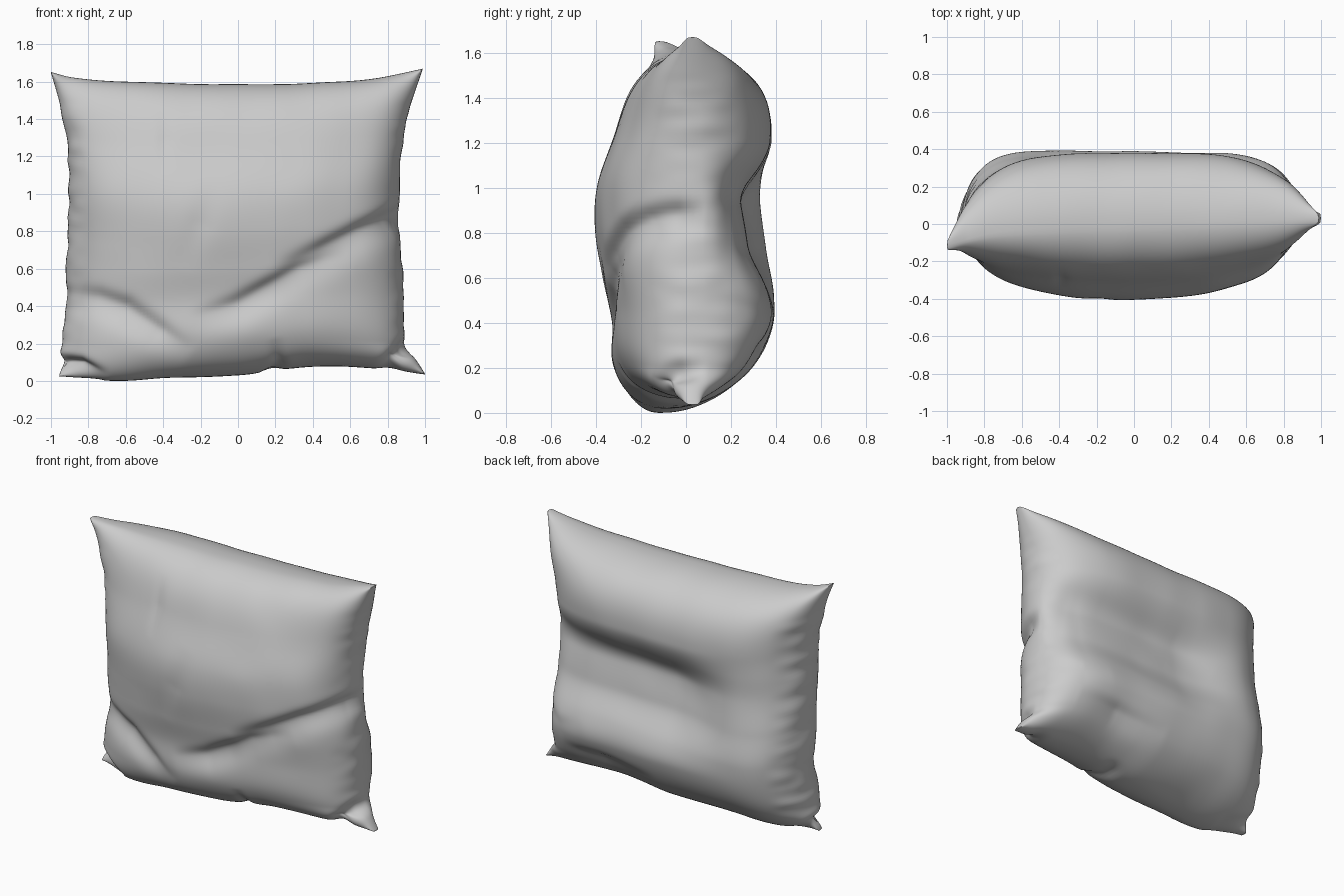
import bpy, bmesh, math
from mathutils import Vector, noise

if "Cube" in bpy.data.objects:
    bpy.data.objects.remove(bpy.data.objects["Cube"])

N = 120


def curve(pts):
    """Smooth interpolation through (parameter, value) points."""
    def slope(i):
        a, b = pts[max(i - 1, 0)], pts[min(i + 1, len(pts) - 1)]
        return (b[1] - a[1]) / (b[0] - a[0])

    def f(t):
        i = 0
        while i < len(pts) - 2 and t > pts[i + 1][0]:
            i += 1
        (x0, y0), (x1, y1) = pts[i], pts[i + 1]
        h = x1 - x0
        k = min(max((t - x0) / h, 0), 1)
        return ((1 + 2 * k) * (1 - k) ** 2 * y0 + k * (1 - k) ** 2 * h * slope(i)
                + k * k * (3 - 2 * k) * y1 + k * k * (k - 1) * h * slope(i + 1))
    return f


def step(a, b, x):
    k = min(max((x - a) / (b - a), 0), 1)
    return k * k * (3 - 2 * k)


# Outline of the seam (0..1 along each side)
left = curve([(0, -.96), (.05, -.965), (.12, -.94), (.3, -.92), (.6, -.905), (.75, -.91), (.88, -.945), (1, -1)])
right = curve([(0, 1), (.05, .95), (.1, .9), (.3, .885), (.55, .86), (.72, .87), (.87, .92), (1, .99)])
bottom = curve([(0, .03), (.13, .01), (.3, .025), (.5, .04), (.6, .065), (.7, .085), (.87, .075), (1, .045)])
top = curve([(0, 1.66), (.06, 1.63), (.2, 1.61), (.5, 1.597), (.75, 1.605), (.88, 1.63), (1, 1.68)])
seam_bottom = curve([(0, -.05), (.15, -.12), (.5, -.05), (1, .03)])
seam_top = curve([(0, -.11), (.15, -.04), (.5, 0), (1, .03)])
seam_left = curve([(0, 0), (.1, .04), (.35, .1), (.65, .06), (1, 0)])

# Puffiness of each face from bottom to top, and its correction from left to right
front_puff = curve([(0, .42), (.12, .385), (.25, .345), (.37, .37), (.5, .4), (.62, .395), (.8, .325), (1, .31)])
back_puff = curve([(0, .32), (.12, .38), (.32, .405), (.45, .37), (.58, .35), (.68, .37), (.82, .41), (1, .46)])
front_side = curve([(0, .95), (.2, .96), (.4, 1), (.55, 1), (.72, .95), (.84, .9), (1, .9)])

# Creases: points (x, z, depth), width above, width below
front_creases = [
    ([(.95, .93, .03), (.8, .87, .05), (.65, .81, .045), (.45, .71, .035), (.2, .6, .0)], .045, .1),
    ([(.6, .68, .0), (.33, .6, .03), (.15, .5, .04), (0, .42, .035), (-.25, .34, .0)], .045, .09),
    ([(-.9, .47, .015), (-.75, .45, .03), (-.6, .4, .04), (-.42, .28, .035), (-.25, .16, .0)], .05, .09),
    ([(-.98, .12, .05), (-.85, .1, .05), (-.7, .03, .0)], .03, .05),
    ([(.93, .22, .04), (.84, .13, .05), (.76, .04, .0)], .04, .05),
    ([(.2, .24, .0), (.22, .1, .02), (.16, .04, .02)], .03, .03),
    ([(-.4, 1.48, .0), (-.39, 1.3, .008), (-.4, 1.1, .0)], .03, .03),
    ([(-.12, 1.1, .0), (-.2, .85, .01), (-.3, .6, .0)], .07, .07),
]
back_creases = [
    ([(.8, 1.05, .01), (.5, 1.02, .015), (-.1, .96, .012), (-.4, .84, .0)], .08, .12),
    ([(.7, .3, .0), (.4, .27, .03), (0, .24, .0)], .05, .08),
    ([(.9, .5, .015), (.7, .45, .01), (.5, .5, .0)], .05, .08),
]


def crease_depth(creases, x, z):
    total = 0
    p = Vector((x, z))
    for pts, w_up, w_down in creases:
        best = (9, 0, 0)
        for a, b in zip(pts, pts[1:]):
            pa, d = Vector(a[:2]), Vector(b[:2]) - Vector(a[:2])
            k = min(max((p - pa).dot(d) / d.length_squared, 0), 1)
            q = pa + d * k
            if (p - q).length < best[0]:
                best = ((p - q).length, a[2] + (b[2] - a[2]) * k, z - q.y)
        total += best[1] * math.exp(-(best[0] / (w_up if best[2] > 0 else w_down)) ** 2)
    return total


def surface(s, t, side):
    x = left(t) * (1 - s) + right(t) * s
    z = bottom(s) * (1 - t) + top(s) * t
    y = seam_bottom(s) * (1 - t) + seam_top(s) * t + seam_left(t) * (1 - s) ** 3
    u, v = abs(2 * s - 1), abs(2 * t - 1)
    low = 1 - step(.45, .75, t)
    if side < 0:
        power = 4 - 1.2 * low * (s < .5)       # slack lower left front
        depth = front_puff(t) * front_side(s)
    else:
        power = 4 + 2.5 * low                  # boxier lower back
        depth = back_puff(t)
    puff = math.sqrt(max(0, (1 - u ** power) * (1 - v ** 4)))
    # pinched ears at the bottom corners
    if t < .5:
        puff *= 1 - .3 * math.exp(-((1 - u) ** 2 + (1 - v) ** 2) / .012)
    y = y * (1 - puff) + side * depth * puff
    return Vector((x, y, z))


# Front and back panels, joined along the seam
bm = bmesh.new()
grid = [.85 * (.5 - .5 * math.cos(math.pi * i / N)) + .15 * i / N for i in range(N + 1)]
for side in (-1, 1):
    rows = [[bm.verts.new(surface(s, t, side)) for s in grid] for t in grid]
    for j in range(N):
        for i in range(N):
            q = [rows[j][i], rows[j][i + 1], rows[j + 1][i + 1], rows[j + 1][i]]
            bm.faces.new(q if side < 0 else q[::-1])
bmesh.ops.remove_doubles(bm, verts=bm.verts, dist=1e-5)
bm.normal_update()

# Press in the creases, the large back hollow and the seam puckers
moves = []
for v in bm.verts:
    x, y, z = v.co
    wf, wb = 1 - step(-.05, .1, y), step(.04, .28, y)
    d = wf * crease_depth(front_creases, x, z) + wb * crease_depth(back_creases, x, z)
    hollow = step(-.65, -.1, x) * (1 - .4 * step(.65, .9, x))
    hollow *= step(.4, .75, z) * (1 - step(.93, 1.22, z))
    edge = step(.78, .9, abs(x)) * step(.12, .3, z) * (1 - step(1.35, 1.55, z))
    d += edge * .01 * noise.noise(Vector((x * 2, y * 5, z * 13)))
    d += .005 * noise.noise(Vector((x * 4, y * 4 + 3, z * 4)))
    moves.append((v, v.normal * -d - Vector((0, wb * .095 * hollow, 0))))
for v, m in moves:
    v.co += m

# Blunt the corner tips
tips = [Vector(p) for p in ((-1, -.11, 1.66), (.99, .03, 1.68), (1, .03, .045), (-.96, -.05, .03))]
bm.normal_update()
for v in bm.verts:
    r = min((v.co - p).length for p in tips)
    v.co.y += v.normal.y * .025 * math.exp(-(r / .08) ** 2)
low = min(v.co.z for v in bm.verts)
for v in bm.verts:
    v.co.z -= low

mesh = bpy.data.meshes.new("pillow")
bm.to_mesh(mesh)
bm.free()
pillow = bpy.data.objects.new("pillow", mesh)
bpy.context.collection.objects.link(pillow)
mesh.polygons.foreach_set("use_smooth", [True] * len(mesh.polygons))
mesh.update()
